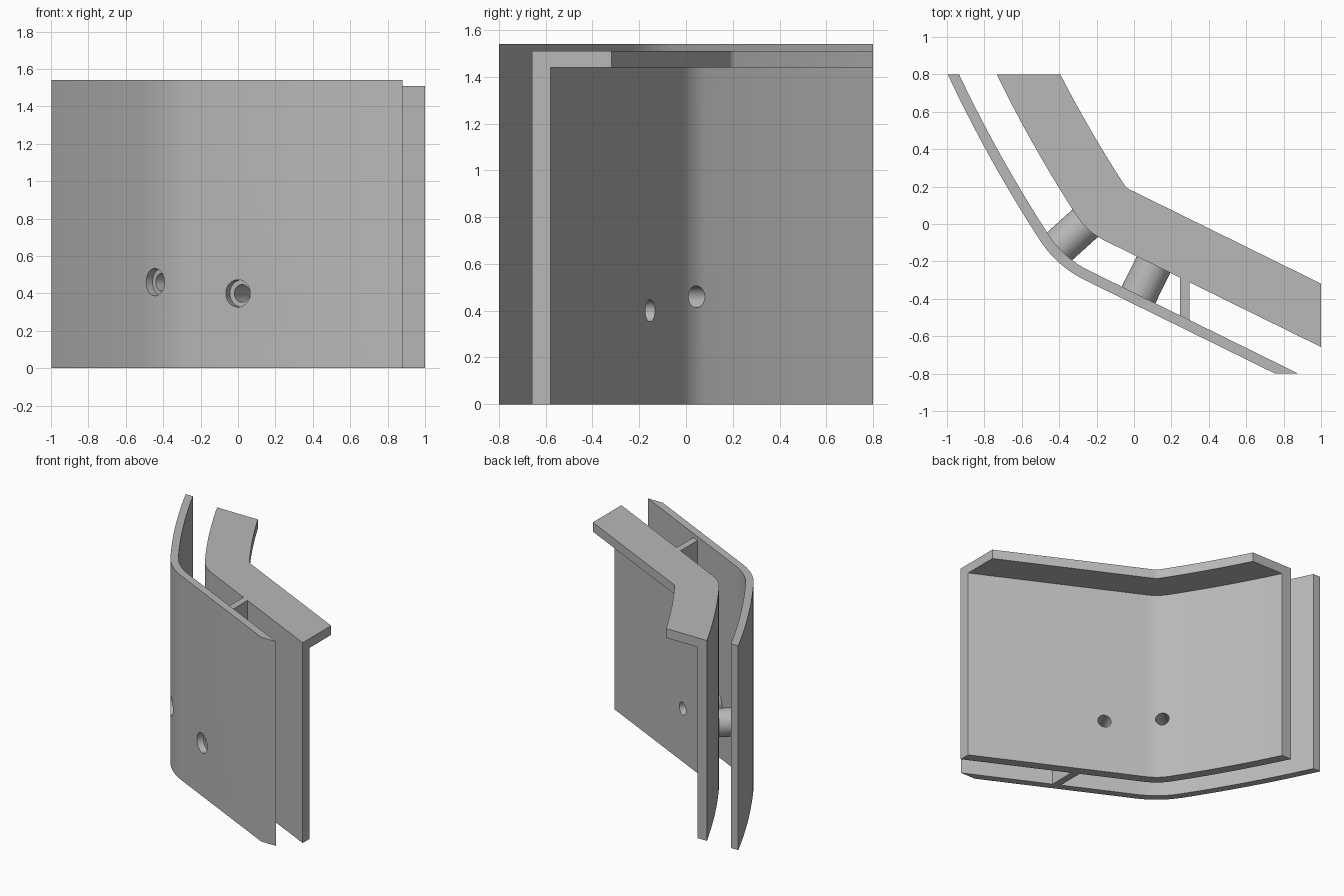
import bpy, bmesh
from math import cos, sin, radians
from mathutils import Vector

cube = bpy.data.objects.get("Cube")
if cube:
    bpy.data.objects.remove(cube, do_unlink=True)

grey = bpy.data.materials.new("plain grey")
grey.use_nodes = True
grey.diffuse_color = (0.48, 0.48, 0.48, 1)
grey.node_tree.nodes["Principled BSDF"].inputs["Base Color"].default_value = (0.48, 0.48, 0.48, 1)

# Shared bend: straight right wing, tight corner, gently bowed left wing
R, BOW = 0.6, 7.4
A_RIGHT, A_LEFT, A_END = radians(63.8), radians(33), radians(24)


def direction(a):
    return Vector((cos(a), sin(a), 0))


CENTRE = Vector((0, 0.24, 0))
BOW_CENTRE = CENTRE + (BOW - R) * direction(A_LEFT)


def offset_path(o):
    along = Vector((sin(A_RIGHT), -cos(A_RIGHT), 0))
    pts = [CENTRE - (R - o) * direction(A_RIGHT) + 1.6 * along]
    for i in range(17):
        pts.append(CENTRE - (R - o) * direction(A_RIGHT + (A_LEFT - A_RIGHT) * i / 16))
    for i in range(1, 11):
        pts.append(BOW_CENTRE - (BOW - o) * direction(A_LEFT + (A_END - A_LEFT) * i / 10))
    return pts


def finish(name, bm):
    bmesh.ops.recalc_face_normals(bm, faces=bm.faces)
    mesh = bpy.data.meshes.new(name)
    bm.to_mesh(mesh)
    bm.free()
    mesh.materials.append(grey)
    ob = bpy.data.objects.new(name, mesh)
    bpy.context.collection.objects.link(ob)
    return ob


def sweep(name, profile, trims):
    """Sweep an (offset, height) profile along the bend, then trim the ends flat."""
    bm = bmesh.new()
    rails = [[bm.verts.new(p + Vector((0, 0, z))) for p in offset_path(o)] for o, z in profile]
    for a, b in zip(rails, rails[1:] + rails[:1]):
        for i in range(len(a) - 1):
            bm.faces.new((a[i], a[i + 1], b[i + 1], b[i]))
    for co, no in trims:
        cut = bmesh.ops.bisect_plane(bm, geom=bm.verts[:] + bm.edges[:] + bm.faces[:],
                                     plane_co=co, plane_no=no, clear_outer=True)
        edges = [e for e in cut["geom_cut"] if isinstance(e, bmesh.types.BMEdge)]
        bmesh.ops.edgeloop_fill(bm, edges=edges)
    return finish(name, bm)


def cylinder(name, angle, z, radius, start, end):
    """Cylinder along the wall normal, measured inward from the outer face."""
    bm = bmesh.new()
    bmesh.ops.create_cone(bm, cap_ends=True, segments=40, radius1=radius, radius2=radius,
                          depth=end - start)
    ob = finish(name, bm)
    d = direction(angle)
    base = CENTRE - R * d if angle != A_RIGHT else Vector((0, CENTRE.y - R / sin(A_RIGHT), 0))
    ob.location = base + d * (start + end) / 2 + Vector((0, 0, z))
    ob.rotation_euler = d.to_track_quat("Z", "Y").to_euler()
    return ob


def activate(ob):
    bpy.ops.object.select_all(action="DESELECT")
    ob.select_set(True)
    bpy.context.view_layer.objects.active = ob


def cut(ob, cutter):
    mod = ob.modifiers.new("hole", "BOOLEAN")
    mod.operation, mod.solver, mod.object = "DIFFERENCE", "EXACT", cutter
    activate(ob)
    bpy.ops.object.modifier_apply(modifier=mod.name)


# Walls: plain outer skin, and inner wall with a top flange
back = ((0, 0.8, 0), (0, 1, 0))
front_wall = sweep("front_wall", [(0, 0), (0.055, 0), (0.055, 1.54), (0, 1.54)],
                   [back, ((0, -0.8, 0), (0, -1, 0))])
back_wall = sweep("flanged_back_wall",
                  [(0.236, 0), (0.307, 0), (0.307, 1.44), (0.54, 1.44), (0.54, 1.51), (0.236, 1.51)],
                  [back, ((1, 0, 0), (1, 0, 0))])
parts = [front_wall, back_wall]

# Hollow spacers with counterbored holes through both walls
for name, angle, z in (("corner", radians(42.1), 0.46), ("middle", A_RIGHT, 0.4)):
    spacer = cylinder(name + "_spacer", angle, z, 0.1, 0.05, 0.27)
    bore = cylinder("bore_cutter", angle, z, 0.047, -0.1, 0.5)
    counterbore = cylinder("counterbore_cutter", angle, z, 0.073, -0.1, 0.12)
    cut(front_wall, counterbore)
    cut(back_wall, bore)
    cut(spacer, bore)
    for helper in (bore, counterbore):
        bpy.data.objects.remove(helper, do_unlink=True)
    parts.append(spacer)

# Full-height rib between the walls
bm = bmesh.new()
slope = cos(A_RIGHT) / sin(A_RIGHT)
foot = []
for x, o in ((0.246, 0.04), (0.298, 0.04), (0.298, 0.26), (0.246, 0.26)):
    y = CENTRE.y - (R - o) / sin(A_RIGHT) - slope * x
    foot.append(bm.verts.new((x, y, 0)))
face = bm.faces.new(foot)
top = bmesh.ops.extrude_face_region(bm, geom=[face])
bmesh.ops.translate(bm, vec=(0, 0, 1.51),
                    verts=[v for v in top["geom"] if isinstance(v, bmesh.types.BMVert)])
bm.faces.ensure_lookup_table()
if not any(all(v.co.z == 0 for v in f.verts) for f in bm.faces):
    bm.faces.new(foot)
finish("rib", bm)

for ob in parts:
    activate(ob)
    bpy.ops.object.shade_smooth_by_angle(angle=radians(30))
